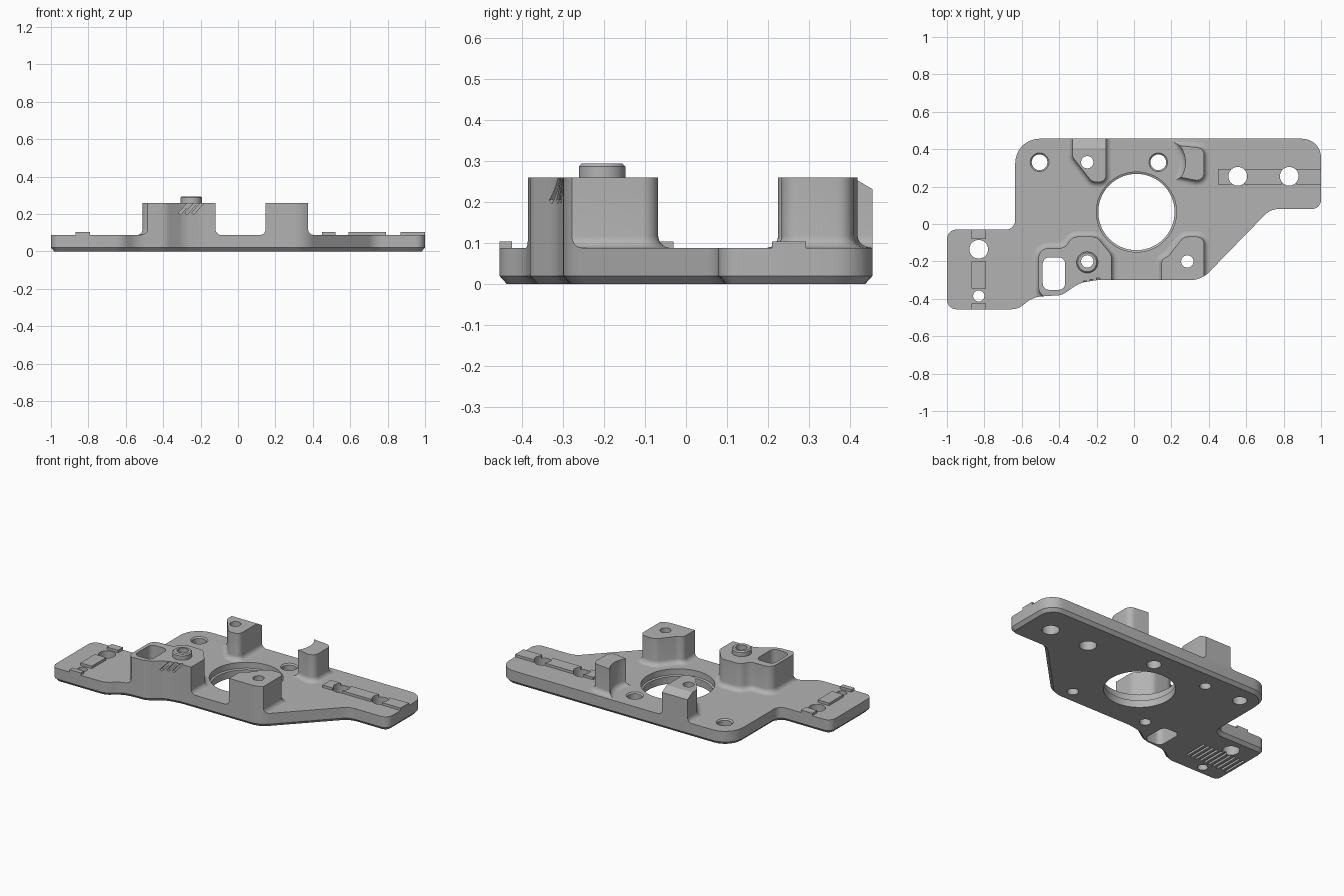
import bpy, bmesh, math
from mathutils import Vector, Matrix

cube = bpy.data.objects.get("Cube")
if cube:
    bpy.data.objects.remove(cube, do_unlink=True)

grey = bpy.data.materials.new("machined_grey")
grey.use_nodes = True
COLOR = (0.45, 0.45, 0.45, 1)
grey.diffuse_color = COLOR
grey.node_tree.nodes["Principled BSDF"].inputs["Base Color"].default_value = COLOR

TOP, BOSS, RAIL = 0.088, 0.26, 0.104


def rounded(corners, steps=7):
    """Outline from counter-clockwise (x, y, radius) corners."""
    out, n = [], len(corners)
    for i, (x, y, r) in enumerate(corners):
        p = Vector((x, y))
        a = Vector(corners[i - 1][:2]) - p
        b = Vector(corners[(i + 1) % n][:2]) - p
        turn = math.pi - a.angle(b)
        if r == 0 or turn < 0.01:
            out.append(p)
            continue
        t = min(r * math.tan(turn / 2), 0.45 * a.length, 0.45 * b.length)
        r = t / math.tan(turn / 2)
        a, b = a.normalized(), b.normalized()
        mid = (a + b).normalized()
        c = p + mid * math.hypot(r, t)
        start, end = p + a * t - c, p + b * t - c
        sweep = start.angle_signed(end)
        for k in range(steps + 1):
            out.append(c + Matrix.Rotation(-sweep * k / steps, 2) @ start)
    return out


def circle(x, y, r, n=40):
    return [Vector((x + r * math.cos(k * math.tau / n), y + r * math.sin(k * math.tau / n))) for k in range(n)]


def rect(x0, x1, y0, y1, r=0.0):
    return rounded([(x0, y0, r), (x1, y0, r), (x1, y1, r), (x0, y1, r)])


def offset(pts, d):
    """Move an outline outward by d."""
    out = []
    for i, p in enumerate(pts):
        e, f = (p - pts[i - 1]).normalized(), (pts[(i + 1) % len(pts)] - p).normalized()
        m, q = Vector((e.y, -e.x)), Vector((f.y, -f.x))
        out.append(p + (m + q) * d / max(1 + m.dot(q), 0.3))
    return out


def stack(bm, pts, layers):
    """Solid through a stack of (offset, z) copies of an outline."""
    rings = [[bm.verts.new((p.x, p.y, z)) for p in offset(pts, d)] for d, z in layers]
    for lo, hi in zip(rings, rings[1:]):
        for i in range(len(pts)):
            j = (i + 1) % len(pts)
            bm.faces.new((lo[i], lo[j], hi[j], hi[i]))
    bm.faces.new(rings[0][::-1])
    bm.faces.new(rings[-1])


def box(bm, centre, size, rot=None):
    m = Matrix.Translation(centre) @ (rot or Matrix.Identity(4)) @ Matrix.Diagonal((*size, 1))
    bmesh.ops.create_cube(bm, size=1, matrix=m)


def finish(name, bm, cutter=False):
    bmesh.ops.recalc_face_normals(bm, faces=bm.faces)
    me = bpy.data.meshes.new(name)
    bm.to_mesh(me)
    bm.free()
    ob = bpy.data.objects.new(name, me)
    bpy.context.collection.objects.link(ob)
    me.materials.append(grey)
    ob.hide_render = cutter
    return ob


def solid(name, pts, layers, cutter=False):
    bm = bmesh.new()
    stack(bm, pts, layers)
    return finish(name, bm, cutter)


def carve(ob, *tools):
    """Bake booleans, then smooth only the curved surfaces."""
    for op, tool in tools:
        mod = ob.modifiers.new(op, "BOOLEAN")
        mod.operation, mod.object, mod.solver = op, tool, "EXACT"
    dg = bpy.context.evaluated_depsgraph_get()
    me = bpy.data.meshes.new_from_object(ob.evaluated_get(dg))
    ob.modifiers.clear()
    ob.data = me
    bpy.ops.object.select_all(action="DESELECT")
    ob.select_set(True)
    bpy.context.view_layer.objects.active = ob
    bpy.ops.object.shade_smooth_by_angle(angle=math.radians(28))


# Plate outline, counter-clockwise from the front right-hand tab
outline = rounded([
    (-1, -0.456, 0.05), (-0.62, -0.456, 0.1), (-0.54, -0.39, 0.15), (-0.385, -0.38, 0.08),
    (-0.29, -0.315, 0.15), (-0.2, -0.3, 0.2), (0.36, -0.3, 0.14), (0.73, 0.08, 0.1),
    (1, 0.08, 0.05), (1, 0.456, 0.1), (-0.635, 0.456, 0.13), (-0.635, -0.03, 0.05), (-1, -0.03, 0.05)])

# Cutters: every through hole in one mesh
bm = bmesh.new()
for x, y, r in [(0.555, 0.255, 0.05), (0.83, 0.255, 0.05), (-0.83, -0.135, 0.05), (-0.83, -0.385, 0.03),
                (-0.25, 0.33, 0.033), (-0.25, -0.2, 0.033), (0.285, -0.2, 0.033)]:
    stack(bm, circle(x, y, r), [(0, -0.1), (0, 0.5)])
for x in (-0.505, 0.13):
    stack(bm, circle(x, 0.33, 0.042), [(0, -0.1), (0, TOP - 0.008), (0.008, TOP), (0.008, 0.15)])
stack(bm, circle(0.013, 0.064, 0.204, 72), [(0, -0.1), (0, 0.045), (0.01, 0.05), (0.01, 0.15)])
stack(bm, rect(-0.488, -0.368, -0.352, -0.178, 0.035), [(0, -0.1), (0, 0.5)])
holes = finish("hole_cutters", bm, True)

# Cutters: grille slots under the tab, slanted grooves, sloped boss top, outer limit
bm = bmesh.new()
for i in range(10):
    box(bm, (-0.96 + i * 0.032, -0.258, 0), (0.014, 0.16, 0.03))
slots = finish("slot_cutters", bm, True)
bm = bmesh.new()
for i, y in enumerate((-0.32, -0.31, -0.304)):
    box(bm, (-0.28 + i * 0.035, y, 0.238), (0.014, 0.028, 0.1), Matrix.Rotation(0.72, 4, "Y"))
grooves = finish("groove_cutters", bm, True)
bm = bmesh.new()
box(bm, (-0.25, 0.455, 0.29), (0.4, 0.2, 0.1), Matrix.Rotation(-0.53, 4, "X"))
slope = finish("slope_cutter", bm, True)
limit = solid("limit_cutter", outline, [(0, -0.2), (0, 0.6)], True)

# Base plate with chamfered underside
plate = solid("base_plate", outline, [(-0.018, 0), (0, 0.02), (0, TOP)])
carve(plate, ("DIFFERENCE", holes), ("DIFFERENCE", slots))

# Bosses with a flared fillet at the foot
R = 0.03
foot = [(R * (1 - math.sin(a)), TOP + R * (1 - math.cos(a))) for a in [k * math.pi / 12 for k in range(7)]]
arc = [(0.13 + 0.145 * math.cos(a), 0.33 + 0.145 * math.sin(a), 0)
       for a in [math.radians(38 - 8 * k) for k in range(10)]]
bosses = {
    "slotted_boss": [(-0.51, -0.365, 0.05), (-0.44, -0.42, 0), (-0.12, -0.42, 0), (-0.12, -0.165, 0.05),
                     (-0.2, -0.068, 0.05), (-0.33, -0.068, 0.05), (-0.37, -0.13, 0.06), (-0.51, -0.13, 0.05)],
    "front_boss": [(0.147, -0.4, 0), (0.375, -0.4, 0), (0.375, -0.068, 0.04), (0.265, -0.068, 0.05),
                   (0.185, -0.17, 0.05), (0.147, -0.19, 0.04)],
    "sloped_boss": [(-0.15, 0.225, 0.04), (-0.15, 0.55, 0), (-0.33, 0.55, 0), (-0.33, 0.36, 0.04),
                    (-0.225, 0.225, 0.04)],
    "curved_boss": [(0.375, 0.225, 0.04), (0.375, 0.405, 0.04)] + arc,
}
extra = {"slotted_boss": grooves, "sloped_boss": slope}
for name, corners in bosses.items():
    boss = solid(name, rounded(corners), foot + [(0, BOSS)])
    tools = [("INTERSECT", limit), ("DIFFERENCE", holes)]
    if name in extra:
        tools.append(("DIFFERENCE", extra[name]))
    carve(boss, *tools)

# Raised collar on the slotted boss
collar = solid("collar", circle(-0.25, -0.205, 0.057), [(0, BOSS), (0, 0.287), (-0.007, 0.294)])
carve(collar, ("DIFFERENCE", holes))

# Locating rails, interrupted around the holes
bm = bmesh.new()
for x0, x1 in [(0.45, 0.52), (0.59, 0.79), (0.868, 1)]:
    stack(bm, rect(x0, x1, 0.21, 0.293), [(0, TOP), (0, RAIL)])
for y0, y1 in [(-0.456, -0.425), (-0.345, -0.2), (-0.08, -0.03)]:
    stack(bm, rect(-0.87, -0.79, y0, y1), [(0, TOP), (0, RAIL)])
rails = finish("locating_rails", bm)
carve(rails, ("DIFFERENCE", holes))

for tool in (holes, slots, grooves, slope, limit):
    bpy.data.objects.remove(tool, do_unlink=True)
